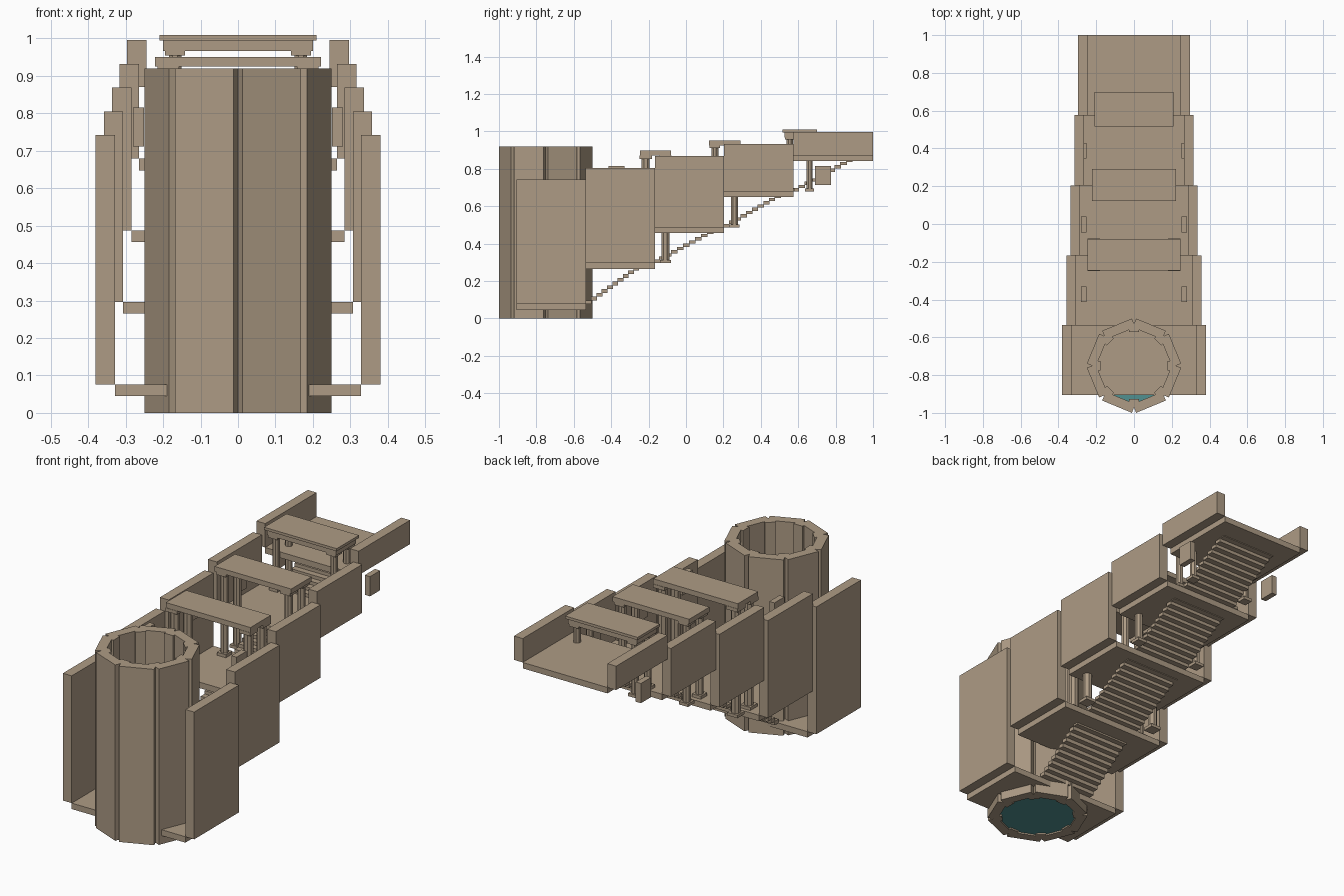
import bpy, bmesh, math
from mathutils import Matrix, Vector

if "Cube" in bpy.data.objects:
    bpy.data.objects.remove(bpy.data.objects["Cube"])


def material(name, rgb):
    m = bpy.data.materials.new(name)
    m.diffuse_color = (*rgb, 1)
    m.use_nodes = True
    m.node_tree.nodes["Principled BSDF"].inputs["Base Color"].default_value = m.diffuse_color
    return m


STONE = material("sandstone", (0.42, 0.33, 0.235))
WATER = material("teal water", (0.08, 0.28, 0.28))


class Part:
    """Collects primitives into one named object."""

    def __init__(self, name, mat=STONE):
        self.name, self.mat, self.bm = name, mat, bmesh.new()

    def box(self, x0, x1, y0, y1, z0, z1, turn=None):
        size = Matrix.Diagonal((x1 - x0, y1 - y0, z1 - z0, 1))
        place = Matrix.Translation(((x0 + x1) / 2, (y0 + y1) / 2, (z0 + z1) / 2))
        bmesh.ops.create_cube(self.bm, size=1, matrix=(turn or Matrix()) @ place @ size)

    def post(self, x, y, z0, z1, r, sides=8, spin=0.0):
        m = Matrix.Translation((x, y, (z0 + z1) / 2)) @ Matrix.Rotation(spin, 4, 'Z')
        bmesh.ops.create_cone(self.bm, cap_ends=True, segments=sides, radius1=r,
                              radius2=r, depth=z1 - z0, matrix=m)

    def done(self):
        mesh = bpy.data.meshes.new(self.name)
        self.bm.to_mesh(mesh)
        self.bm.free()
        mesh.materials.append(self.mat)
        ob = bpy.data.objects.new(self.name, mesh)
        bpy.context.collection.objects.link(ob)


# Octagonal well shaft: eight wall panels with open corner grooves, inner pilasters
WELL_Y, WELL_H = -0.75, 0.92
walls, pilasters = Part("well_wall_panels"), Part("well_corner_pilasters")
for i in range(8):
    base = Matrix.Translation((0, WELL_Y, 0))
    face = base @ Matrix.Rotation(math.radians(45 * i + 22.5), 4, 'Z')
    corner = base @ Matrix.Rotation(math.radians(45 * i), 4, 'Z')
    walls.box(0.185, 0.235, -0.085, 0.085, 0, WELL_H, face)
    pilasters.box(0.177, 0.212, -0.026, 0.026, 0, WELL_H, corner)
walls.done()
pilasters.done()

# Water at the bottom of the shaft
water = Part("well_water", WATER)
water.post(0, WELL_Y, 0.008, 0.02, 0.207)
water.done()

# Descending landings with side walls: y0, y1, floor top, wall top, inner half width
LEVELS = [(-0.905, -0.535, 0.076, 0.742, 0.329),
          (-0.537, -0.167, 0.296, 0.805, 0.307),
          (-0.167, 0.204, 0.487, 0.869, 0.285),
          (0.203, 0.576, 0.679, 0.932, 0.265),
          (0.575, 1.0, 0.871, 0.996, 0.245)]
for n, (y0, y1, floor, top, half) in enumerate(LEVELS, 1):
    slab = Part(f"landing_{n}")
    slab.box(-half, half, y0, y1, floor - 0.031, floor)
    slab.done()
    side = Part(f"side_walls_{n}")
    for s in (-1, 1):
        xs = sorted((s * half, s * (half + 0.051)))
        side.box(*xs, y0, y1, floor, top)
    side.done()

# Stair flights of thin treads: y0, y1, z0, z1
FLIGHTS = [(-0.535, -0.225, 0.076, 0.296), (-0.175, 0.175, 0.296, 0.487),
           (0.2, 0.535, 0.487, 0.679), (0.57, 0.92, 0.679, 0.871)]
STEPS = 11
for n, (y0, y1, z0, z1) in enumerate(FLIGHTS, 1):
    stair = Part(f"stair_flight_{n}")
    dy, dz = (y1 - y0) / STEPS, (z1 - z0) / STEPS
    for i in range(STEPS):
        y, z = y0 + i * dy, z0 + i * dz
        stair.box(-0.16, 0.16, y, y + dy * 1.1, z, z + dz)
    stair.done()

# Pavilions: centre y, floor, roof underside, roof top, roof half x, half y,
# column x, column radius, capital half size, capital height
PAVILIONS = [(-0.163, 0.296, 0.870, 0.897, 0.245, 0.084, 0.212, 0.024, 0.033, 0.018),
             (0.207, 0.487, 0.925, 0.951, 0.222, 0.084, 0.186, 0.020, 0.029, 0.015),
             (0.608, 0.679, 0.967, 0.995, 0.200, 0.082, 0.168, 0.018, 0.027, 0.012)]
for n, (cy, z0, z1, z2, hx, hy, cx, r, cap, ch) in enumerate(PAVILIONS, 1):
    roof, cols = Part(f"pavilion_roof_{n}"), Part(f"pavilion_columns_{n}")
    roof.box(-hx, hx, cy - hy, cy + hy, z1, z2)
    if n == 3:  # crowning slab on the uppermost pavilion
        roof.box(-0.21, 0.21, cy - 0.092, cy + 0.092, z2, 1.009)
    for sx in (-1, 1):
        for sy in (-1, 1):
            x, y = sx * cx, cy + sy * 0.053
            f = cap * 0.9
            cols.box(x - f, x + f, y - f, y + f, z0, z0 + 0.016)
            cols.post(x, y, z0 + 0.016, z1 - ch, r, 8, math.pi / 8)
            cols.box(x - cap, x + cap, y - cap, y + cap, z1 - ch, z1)
    roof.done()
    cols.done()

# Small niche blocks along both sides, all at one height
niches = Part("wall_niche_blocks")
for y in (-0.372, -0.002, 0.388, 0.732):
    for s in (-1, 1):
        niches.box(*sorted((s * 0.251, s * 0.281)), y - 0.042, y + 0.042, 0.712, 0.815)
niches.done()
